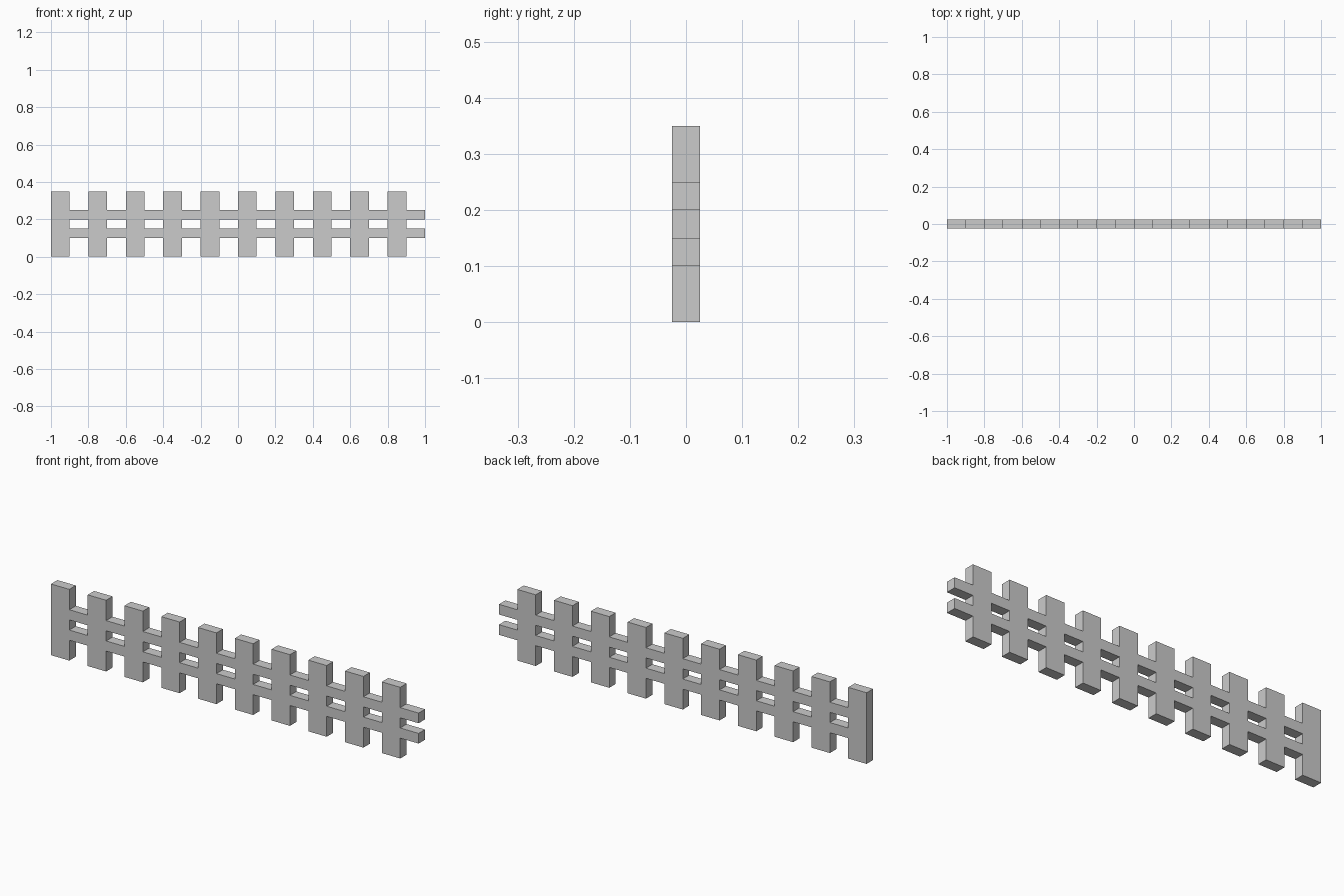
import bpy
import bmesh

if "Cube" in bpy.data.objects:
    bpy.data.objects.remove(bpy.data.objects["Cube"])

PICKETS = 10
WIDTH = 0.1          # picket width, equal to the gap
DEPTH = 0.05
LEVELS = [0.0, 0.10, 0.15, 0.20, 0.25, 0.35]
RAIL_ROWS = (1, 3)   # bands between levels that hold a rail

bm = bmesh.new()

# Front outline as a grid of cells, so pickets and rails join flush
columns = PICKETS * 2
grid = [[bm.verts.new((-1 + c * WIDTH, -DEPTH / 2, z)) for z in LEVELS]
        for c in range(columns + 1)]
for c in range(columns):
    for r in range(len(LEVELS) - 1):
        if c % 2 == 0 or r in RAIL_ROWS:
            bm.faces.new((grid[c][r], grid[c + 1][r],
                          grid[c + 1][r + 1], grid[c][r + 1]))
bmesh.ops.delete(bm, geom=[v for v in bm.verts if not v.link_faces], context='VERTS')

# Give the fence its thickness, keeping the front faces
front = bm.faces[:]
result = bmesh.ops.extrude_face_region(bm, geom=front, use_keep_orig=True)
back = [g for g in result["geom"] if isinstance(g, bmesh.types.BMVert)]
bmesh.ops.translate(bm, verts=back, vec=(0, DEPTH, 0))
bmesh.ops.recalc_face_normals(bm, faces=bm.faces[:])

mesh = bpy.data.meshes.new("picket_fence")
bm.to_mesh(mesh)
bm.free()
fence = bpy.data.objects.new("picket_fence", mesh)
bpy.context.collection.objects.link(fence)
